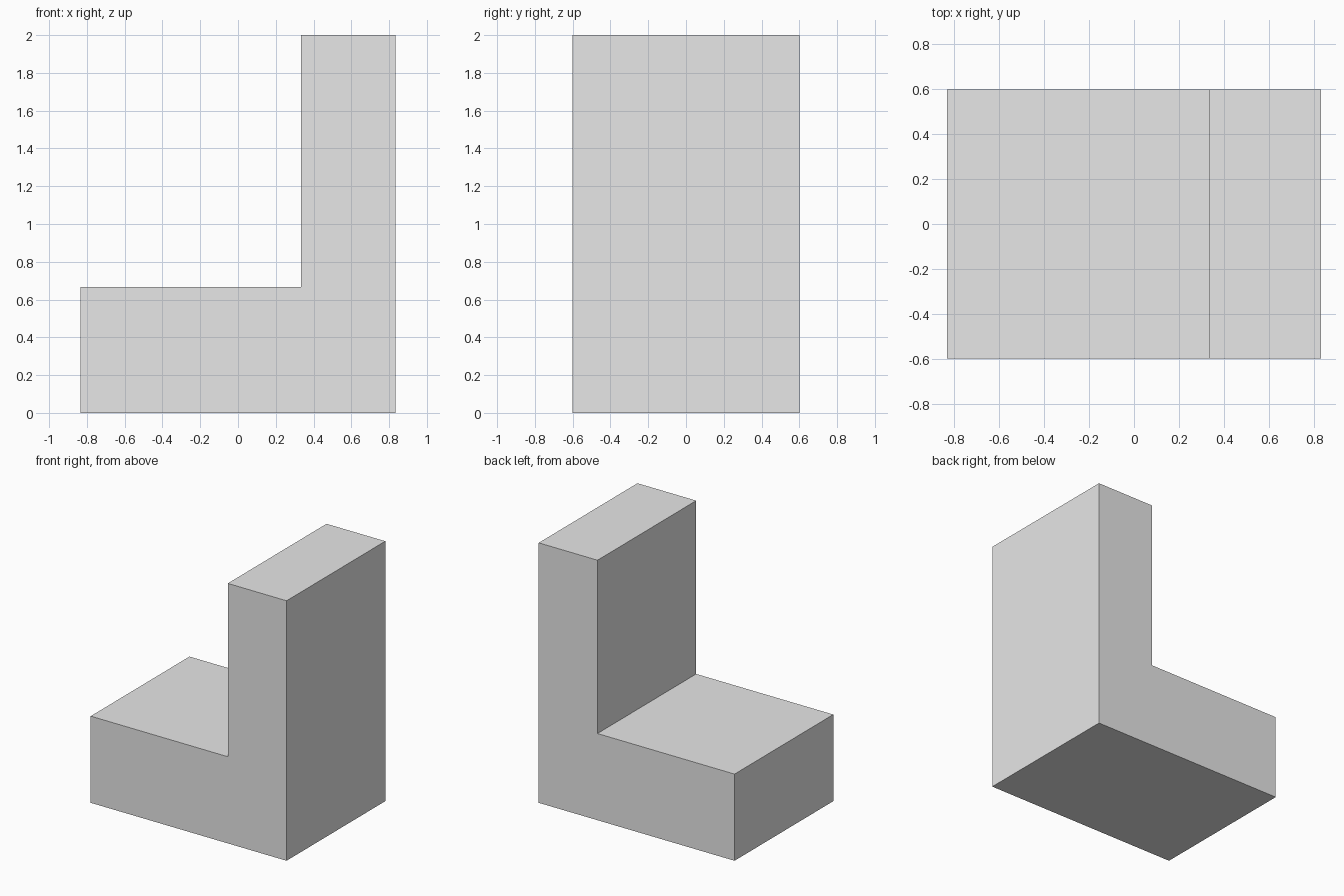
import bpy
import bmesh

# Remove the default object
cube = bpy.data.objects.get("Cube")
if cube:
    bpy.data.objects.remove(cube, do_unlink=True)

# Plain grey material
GREY = (0.8, 0.8, 0.8, 1.0)
grey = bpy.data.materials.new("plain_grey")
grey.use_nodes = True
grey.diffuse_color = GREY
grey.node_tree.nodes["Principled BSDF"].inputs["Base Color"].default_value = GREY

# L-shaped side profile (x, z), extruded through the depth
HALF_WIDTH, HALF_DEPTH = 0.8333, 0.6
HEIGHT, STEP_HEIGHT, STEP_X = 2.0, 0.6667, 0.3333
profile = [
    (-HALF_WIDTH, 0),
    (HALF_WIDTH, 0),
    (HALF_WIDTH, HEIGHT),
    (STEP_X, HEIGHT),
    (STEP_X, STEP_HEIGHT),
    (-HALF_WIDTH, STEP_HEIGHT),
]

bm = bmesh.new()
front = bm.faces.new([bm.verts.new((x, -HALF_DEPTH, z)) for x, z in profile])
result = bmesh.ops.extrude_face_region(bm, geom=[front], use_keep_orig=True)
moved = [v for v in result["geom"] if isinstance(v, bmesh.types.BMVert)]
bmesh.ops.translate(bm, verts=moved, vec=(0, 2 * HALF_DEPTH, 0))
bmesh.ops.recalc_face_normals(bm, faces=bm.faces)

# L-shaped block
mesh = bpy.data.meshes.new("l_shaped_block")
bm.to_mesh(mesh)
bm.free()
mesh.materials.append(grey)
block = bpy.data.objects.new("l_shaped_block", mesh)
bpy.context.collection.objects.link(block)
